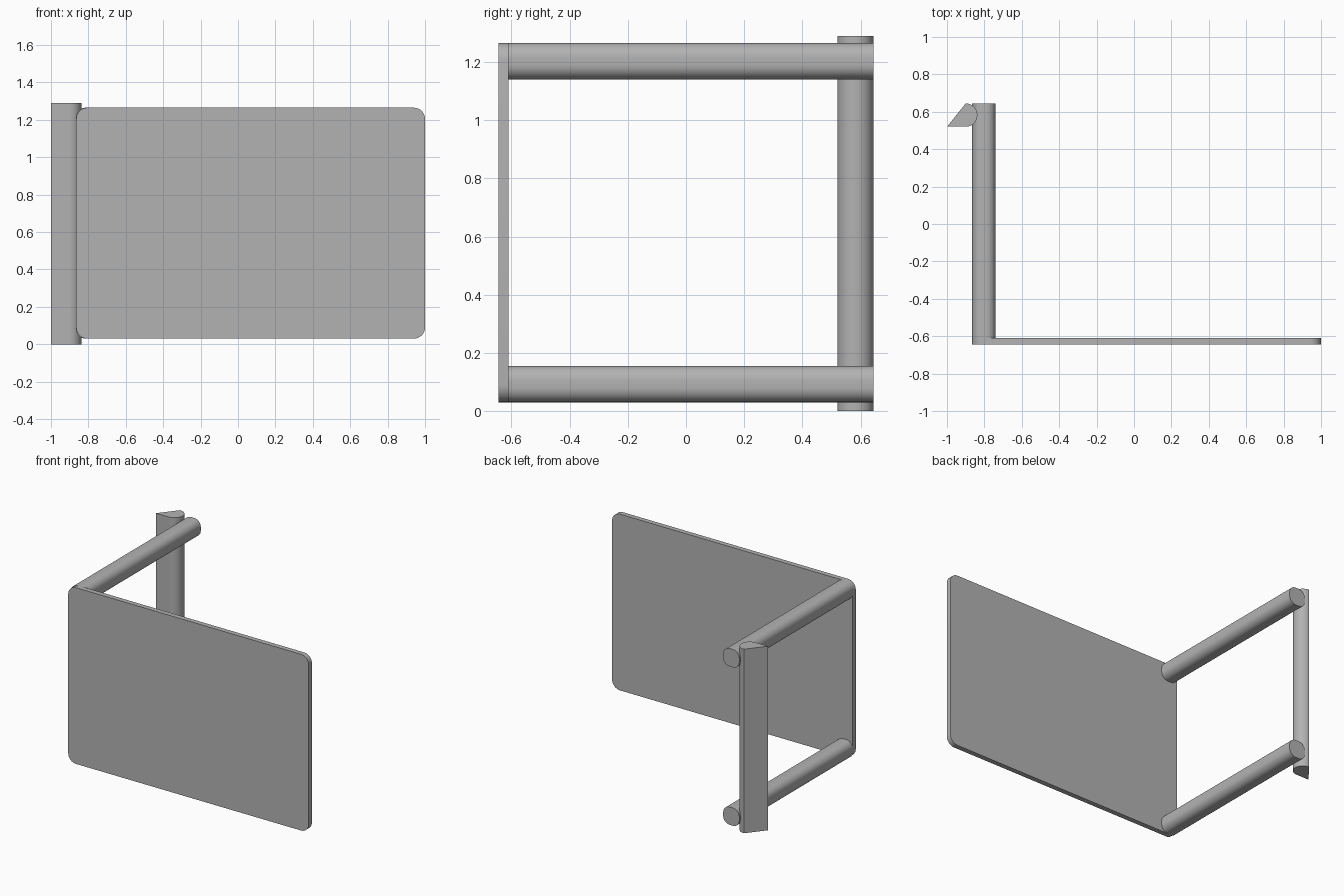
import bpy
import bmesh
from math import sin, cos, pi
from mathutils import Vector

cube = bpy.data.objects.get("Cube")
if cube:
    bpy.data.objects.remove(cube, do_unlink=True)

grey = bpy.data.materials.new("plain grey")
grey.use_nodes = True
COLOUR = (0.45, 0.45, 0.45, 1)
grey.diffuse_color = COLOUR
grey.node_tree.nodes["Principled BSDF"].inputs["Base Color"].default_value = COLOUR


def arc(cx, cy, r, start, end, steps):
    """Points along a circular arc, angles in half turns."""
    angles = [pi * (start + (end - start) * i / steps) for i in range(steps + 1)]
    return [(cx + r * cos(a), cy + r * sin(a)) for a in angles]


def rounded_rect(x0, x1, z0, z1, r):
    corners = [(x1 - r, z1 - r), (x0 + r, z1 - r), (x0 + r, z0 + r), (x1 - r, z0 + r)]
    return [p for i, (cx, cz) in enumerate(corners)
            for p in arc(cx, cz, r, i / 2, i / 2 + 0.5, 8)]


def extrude(name, points, direction):
    """Extrude a closed outline of 3D points into a solid."""
    bm = bmesh.new()
    face = bm.faces.new([bm.verts.new(p) for p in points])
    result = bmesh.ops.extrude_face_region(bm, geom=[face], use_keep_orig=True)
    moved = [g for g in result["geom"] if isinstance(g, bmesh.types.BMVert)]
    bmesh.ops.translate(bm, verts=moved, vec=Vector(direction))
    bmesh.ops.recalc_face_normals(bm, faces=bm.faces)
    mesh = bpy.data.meshes.new(name)
    bm.to_mesh(mesh)
    bm.free()
    mesh.materials.append(grey)
    obj = bpy.data.objects.new(name, mesh)
    bpy.context.collection.objects.link(obj)
    bpy.ops.object.select_all(action='DESELECT')
    obj.select_set(True)
    bpy.context.view_layer.objects.active = obj
    bpy.ops.object.shade_smooth_by_angle(angle=pi / 6)
    return obj


LEFT, FRONT, BACK = -0.865, -0.645, 0.645
BOTTOM, TOP, ARM = 0.03, 1.265, 0.125

# Flat front panel with rounded corners
outline = rounded_rect(LEFT, 1.0, BOTTOM, TOP, 0.06)
extrude("front_panel", [(x, FRONT, z) for x, z in outline], (0, 0.035, 0))

# Two rounded arms running back from the panel
for name, z in (("lower_arm", BOTTOM), ("upper_arm", TOP - ARM)):
    outline = rounded_rect(LEFT, LEFT + ARM, z, z + ARM, 0.05)
    extrude(name, [(x, FRONT + 0.03, y) for x, y in outline], (0, BACK - FRONT - 0.03, 0))

# Upright post: round on one side, drawn out to a wedge on the other
outline = [(-1.0, 0.52)] + arc(-0.9, 0.5825, 0.0625, -0.5, 0.5, 20)
extrude("wedge_post", [(x, y, 0) for x, y in outline], (0, 0, 1.29))
